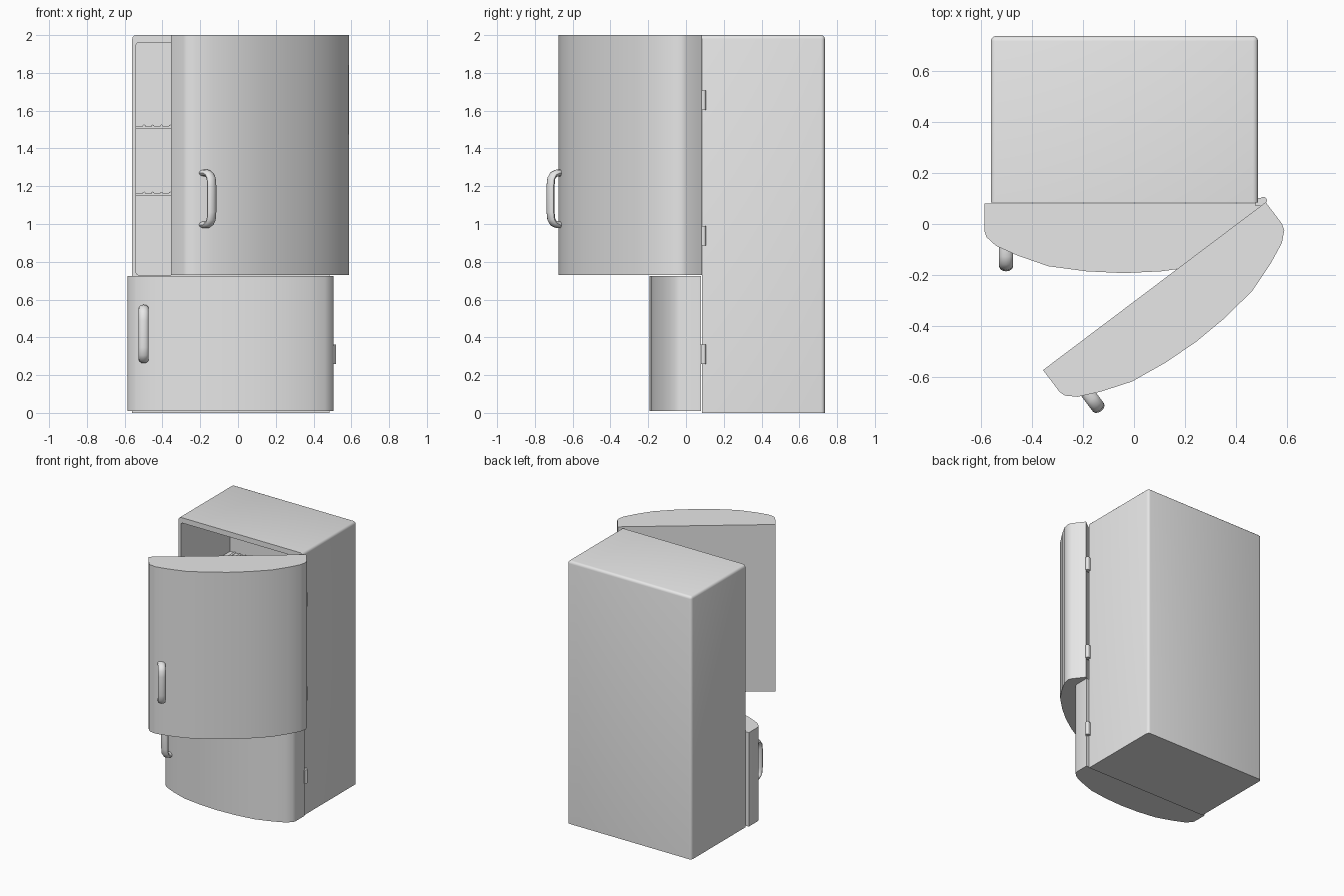
import bpy, bmesh, math
from mathutils import Matrix, Vector

if "Cube" in bpy.data.objects:
    bpy.data.objects.remove(bpy.data.objects["Cube"], do_unlink=True)

GREY = bpy.data.materials.new("light_grey")
GREY.use_nodes = True
GREY.diffuse_color = (0.8, 0.8, 0.8, 1)
GREY.node_tree.nodes["Principled BSDF"].inputs["Base Color"].default_value = (0.8, 0.8, 0.8, 1)


def finish(name, bm, matrix=Matrix(), smooth=False):
    bmesh.ops.recalc_face_normals(bm, faces=bm.faces)
    mesh = bpy.data.meshes.new(name)
    bm.to_mesh(mesh)
    bm.free()
    mesh.materials.append(GREY)
    obj = bpy.data.objects.new(name, mesh)
    bpy.context.collection.objects.link(obj)
    obj.matrix_world = matrix
    if smooth:
        bpy.ops.object.select_all(action="DESELECT")
        obj.select_set(True)
        bpy.context.view_layer.objects.active = obj
        bpy.ops.object.shade_smooth_by_angle(angle=math.radians(40))
    return obj


def add_box(bm, lo, hi):
    lo, hi = Vector(lo), Vector(hi)
    matrix = Matrix.Translation((lo + hi) / 2) @ Matrix.Diagonal((*(hi - lo), 1))
    bmesh.ops.create_cube(bm, size=1, matrix=matrix)


def add_rod(bm, center, radius, length, axis):
    turn = Matrix.Rotation(math.pi / 2, 4, "X") if axis == "Y" else Matrix()
    bmesh.ops.create_cone(bm, cap_ends=True, segments=12, radius1=radius, radius2=radius,
                          depth=length, matrix=Matrix.Translation(center) @ turn)


def round_edges(bm, test, width):
    edges = [e for e in bm.edges if test((e.verts[0].co + e.verts[1].co) / 2,
                                         e.verts[0].co - e.verts[1].co)]
    bmesh.ops.bevel(bm, geom=edges, offset=width, segments=3, profile=0.5, affect="EDGES")


# Cabinet: rounded on the top sides and around the back
LEFT, RIGHT, FRONT, BACK = -0.56, 0.485, 0.085, 0.735
bm = bmesh.new()
add_box(bm, (LEFT, FRONT, 0), (RIGHT, BACK, 2))


def cabinet_edge(mid, run):
    top_side = mid.z > 1.99 and mid.y > FRONT + 0.01
    back_side = mid.y > BACK - 0.01 and abs(run.z) > 1
    return top_side or back_side


round_edges(bm, cabinet_edge, 0.02)
cabinet = finish("cabinet", bm, smooth=True)

# Hollow out the two compartments
for bottom, top in ((0.04, 0.69), (0.73, 1.96)):
    bm = bmesh.new()
    add_box(bm, (LEFT + 0.02, FRONT - 0.1, bottom), (RIGHT - 0.02, 0.675, top))
    round_edges(bm, lambda mid, run: abs(run.y) > 0.1, 0.015)
    cutter = finish("compartment_cutter", bm)
    cutter.hide_render = True
    mod = cabinet.modifiers.new("compartment", "BOOLEAN")
    mod.operation, mod.solver, mod.object = "DIFFERENCE", "EXACT", cutter
    bpy.ops.object.select_all(action="DESELECT")
    bpy.context.view_layer.objects.active = cabinet
    cabinet.select_set(True)
    bpy.ops.object.modifier_apply(modifier=mod.name)
    bpy.data.objects.remove(cutter, do_unlink=True)

# Ribbed shelves
for name, z in (("lower_shelf", 1.155), ("upper_shelf", 1.51)):
    bm = bmesh.new()
    add_box(bm, (LEFT + 0.018, FRONT + 0.03, z - 0.006), (RIGHT - 0.018, 0.677, z + 0.006))
    for i in range(21):
        add_rod(bm, (-0.497 + i * 0.046, 0.395, z + 0.008), 0.008, 0.55, "Y")
    finish(name, bm, smooth=True)

# Doors: bowed plan, local origin at the hinge-side inner corner
WIDTH = 1.09
HALF = [(0, 0), (0, 0.107), (0.008, 0.131), (0.045, 0.165), (0.129, 0.203),
        (0.25, 0.245), (0.4, 0.265), (WIDTH / 2, 0.272)]
PLAN = [(-WIDTH + u, -v) for u, v in HALF] + [(-u, -v) for u, v in HALF[-2::-1]]


def make_door(name, matrix, bottom, top):
    bm = bmesh.new()
    face = bm.faces.new([bm.verts.new((x, y, bottom)) for x, y in PLAN])
    result = bmesh.ops.extrude_face_region(bm, geom=[face])
    verts = [v for v in result["geom"] if isinstance(v, bmesh.types.BMVert)]
    bmesh.ops.translate(bm, verts=verts, vec=(0, 0, top - bottom))
    finish(name, bm, matrix, smooth=True)


# Handle: flattened tube swept along a C-shaped path
def make_handle(name, matrix, mid_z):
    x, r, sides = 0.085 - WIDTH, 0.018, 12
    upper = [(0.17, 0.137), (0.205, 0.137), (0.228, 0.128), (0.242, 0.108), (0.247, 0.07)]
    path = [(v, z) for v, z in upper] + [(v, -z) for v, z in reversed(upper)]
    path = [Vector((x, -v, mid_z + z)) for v, z in path]
    bm = bmesh.new()
    rings = []
    for i, p in enumerate(path):
        tangent = (path[min(i + 1, len(path) - 1)] - path[max(i - 1, 0)]).normalized()
        side = Vector((1, 0, 0))
        normal = tangent.cross(side)
        angles = [2 * math.pi * k / sides for k in range(sides)]
        rings.append([bm.verts.new(p + side * 0.027 * math.cos(a) + normal * r * math.sin(a))
                      for a in angles])
    for a, b in zip(rings, rings[1:]):
        for k in range(sides):
            n = (k + 1) % sides
            bm.faces.new((a[k], a[n], b[n], b[k]))
    bm.faces.new(rings[0])
    bm.faces.new(rings[-1])
    finish(name, bm, matrix, smooth=True)


closed = Matrix.Translation((0.505, 0.08, 0))
swung = Matrix.Translation((0.515, 0.085, 0)) @ Matrix.Rotation(math.radians(37), 4, "Z")
make_door("lower_door", closed, 0.01, 0.725)
make_door("upper_door", swung, 0.73, 2.0)
make_handle("lower_handle", closed, 0.418)
make_handle("upper_handle", swung, 1.133)

# Hinges on the right-hand edge
for name, z in (("lower_hinge", 0.31), ("middle_hinge", 0.938), ("top_hinge", 1.655)):
    bm = bmesh.new()
    add_box(bm, (RIGHT - 0.01, 0.07, z - 0.05), (0.51, 0.102, z + 0.05))
    add_rod(bm, (0.506, 0.092, z), 0.014, 0.104, "Z")
    finish(name, bm, smooth=True)
